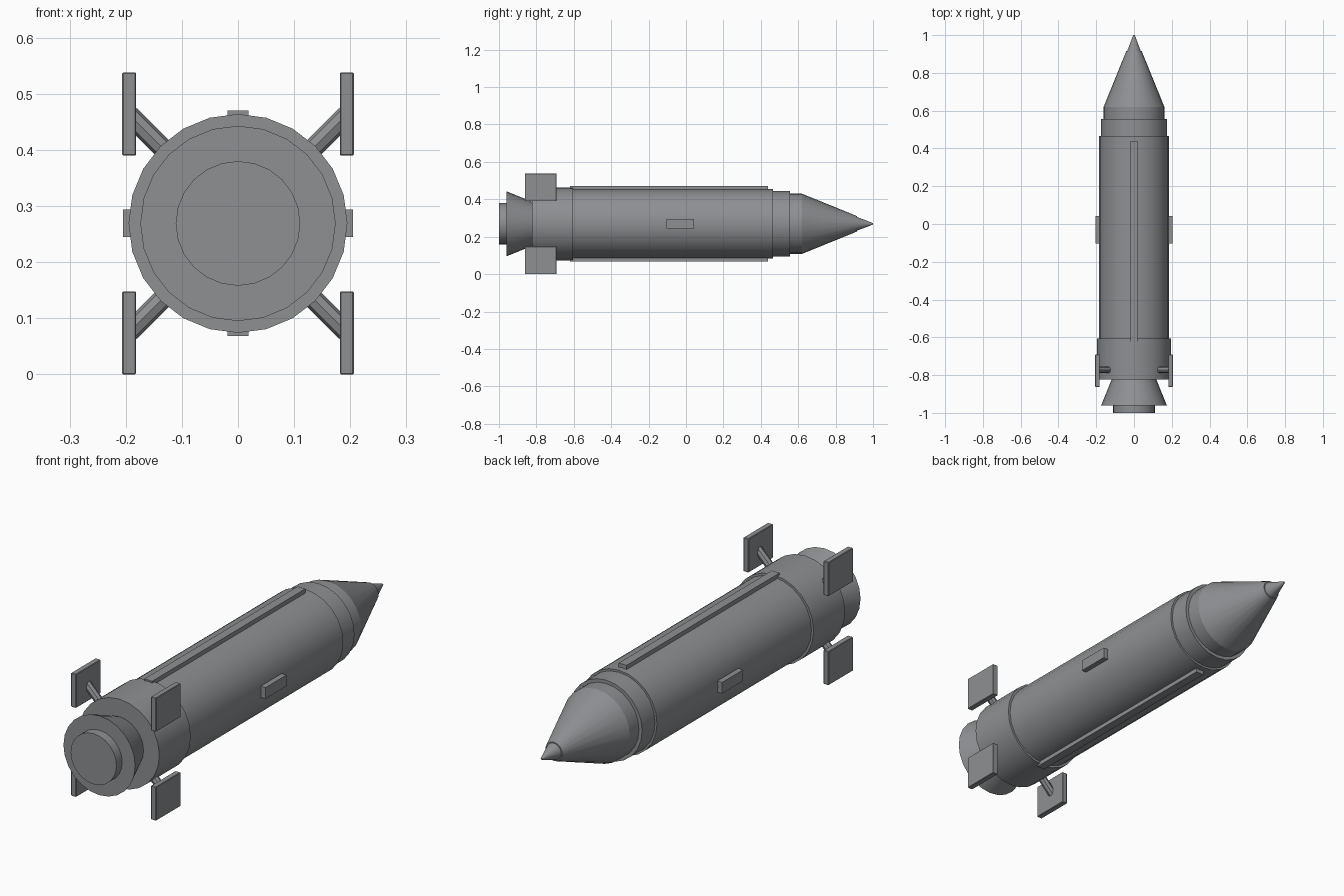
import bpy, bmesh, math
from mathutils import Vector

if "Cube" in bpy.data.objects:
    bpy.data.objects.remove(bpy.data.objects["Cube"])

CZ = 0.269  # height of the long axis

# Dark grey paint for every part
paint = bpy.data.materials.new("dark_grey")
paint.diffuse_color = (0.27, 0.277, 0.29, 1)
paint.use_nodes = True
paint.node_tree.nodes["Principled BSDF"].inputs["Base Color"].default_value = paint.diffuse_color


def finish(name, bm, smooth=False):
    bmesh.ops.recalc_face_normals(bm, faces=bm.faces[:])
    mesh = bpy.data.meshes.new(name)
    bm.to_mesh(mesh)
    bm.free()
    mesh.materials.append(paint)
    ob = bpy.data.objects.new(name, mesh)
    bpy.context.collection.objects.link(ob)
    if smooth:
        bpy.ops.object.select_all(action='DESELECT')
        ob.select_set(True)
        bpy.context.view_layer.objects.active = ob
        bpy.ops.object.shade_smooth_by_angle(angle=math.radians(30))
    return ob


def tube(name, start, end, r1, r2, sides=24):
    """Capped cylinder or cone from start to end."""
    a, b = Vector(start), Vector(end)
    bm = bmesh.new()
    bmesh.ops.create_cone(bm, cap_ends=True, segments=sides, radius1=r1,
                          radius2=r2, depth=(b - a).length)
    turn = (b - a).to_track_quat('Z', 'Y')
    for v in bm.verts:
        v.co = turn @ v.co + (a + b) / 2
    return finish(name, bm, True)


def box(name, center, size, bevel=0.0):
    bm = bmesh.new()
    bmesh.ops.create_cube(bm, size=1)
    for v in bm.verts:
        v.co = Vector(c + s * p for c, s, p in zip(center, size, v.co))
    if bevel:
        bmesh.ops.bevel(bm, geom=bm.edges[:], offset=bevel, segments=1,
                        affect='EDGES')
    return finish(name, bm)


# Stacked body sections: name, start y, end y, start radius, end radius
sections = [
    ("exhaust_plug", -1.0, -0.955, 0.111, 0.111),
    ("nozzle_bell", -0.96, -0.815, 0.174, 0.115),
    ("tail_collar", -0.823, -0.605, 0.195, 0.195),
    ("main_body", -0.61, 0.465, 0.185, 0.185),
    ("front_collar", 0.46, 0.555, 0.176, 0.176),
    ("nose_base", 0.55, 0.62, 0.161, 0.161),
    ("nose_cone", 0.62, 0.915, 0.161, 0.041),
    ("nose_tip", 0.905, 1.0, 0.04, 0.004),
]
for name, y0, y1, r0, r1 in sections:
    tube(name, (0, y0, CZ), (0, y1, CZ), r0, r1)

for s, side in ((1, "upper"), (-1, "lower")):
    # Long cable strips above and below
    box(side + "_strip", (0, -0.091, CZ + s * 0.189), (0.038, 1.06, 0.024))
    for t, hand in ((1, "right"), (-1, "left")):
        # Square tail fins on radial struts
        box(f"{side}_{hand}_fin", (t * 0.194, -0.777, CZ + s * 0.195),
            (0.025, 0.17, 0.148), 0.002)
        tube(f"{side}_{hand}_strut", (t * 0.10, -0.772, CZ + s * 0.10),
             (t * 0.193, -0.772, CZ + s * 0.193), 0.018, 0.018, 8)

# Small blocks on the flanks
for t, hand in ((1, "right"), (-1, "left")):
    box(hand + "_block", (t * 0.19, -0.03, CZ), (0.03, 0.146, 0.049))
